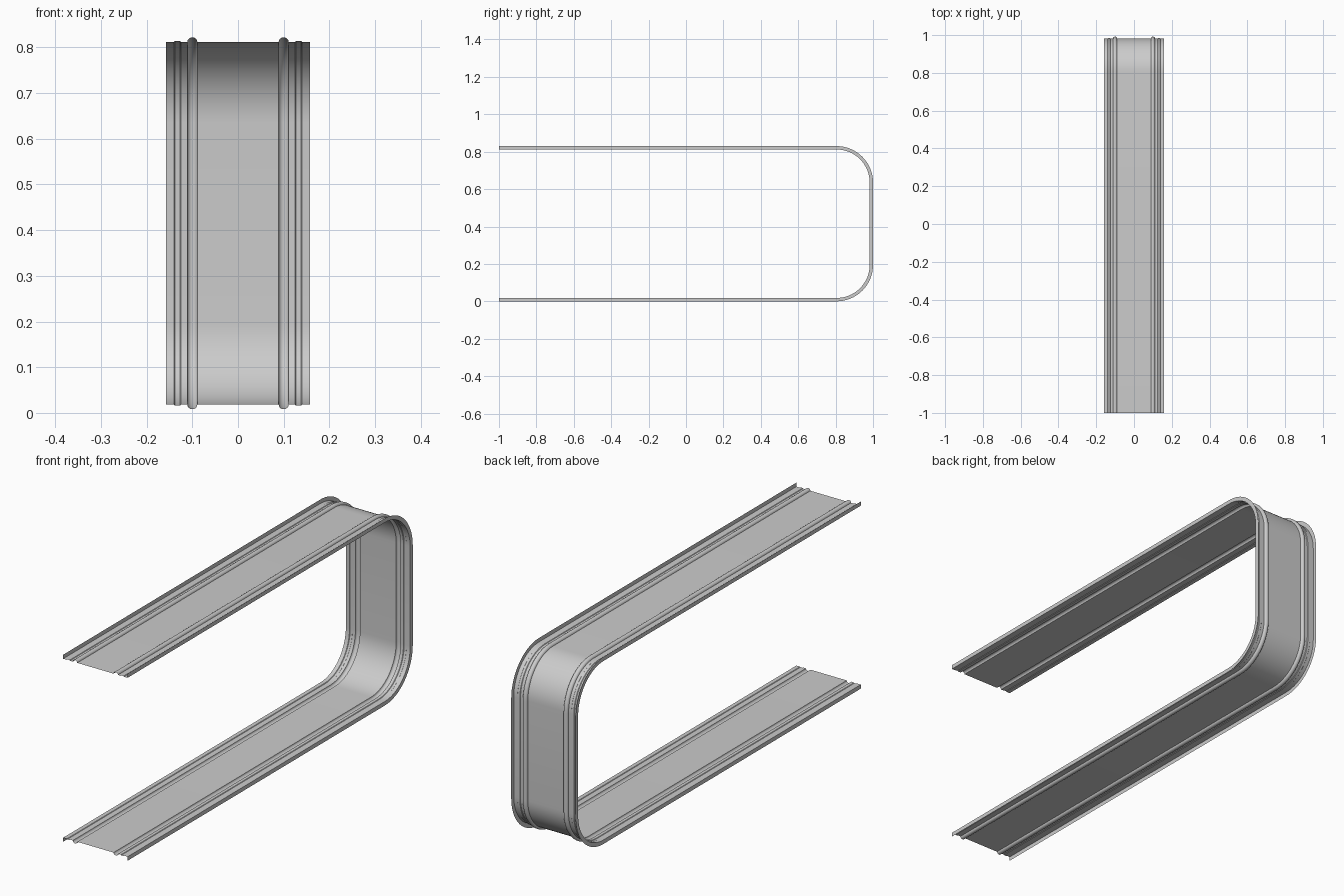
import bpy, bmesh
from math import sin, cos, pi

if "Cube" in bpy.data.objects:
    bpy.data.objects.remove(bpy.data.objects["Cube"])

HEIGHT, RADIUS, SEGS = 0.83, 0.195, 16

# Half cross-section: (x, depth inward from the outer rim)
rib = [(0.10 - 0.011 * cos(pi * i / 8), 0.018 - 0.010 * sin(pi * i / 8)) for i in range(9)]
lip = [(0.125, 0.018), (0.127, 0.0158), (0.138, 0.0158), (0.140, 0.018)]
half = rib + lip + [(0.158, 0.018), (0.158, 0.0)]
profile = [(-x, d) for x, d in reversed(half)] + half


def corner(cy, cz, start):
    """Quarter turn of the outer rim: (y, z, normal_y, normal_z)."""
    out = []
    for i in range(SEGS + 1):
        a = start + pi / 2 * i / SEGS
        out.append((cy + RADIUS * cos(a), cz + RADIUS * sin(a), cos(a), sin(a)))
    return out


# U-shaped path: bottom run, two rounded corners, top run
path = [(-1, 0, 0, -1)]
path += corner(1 - RADIUS, RADIUS, -pi / 2)
path += corner(1 - RADIUS, HEIGHT - RADIUS, 0)
path += [(-1, HEIGHT, 0, 1)]

# Sweep the ribbed sheet along the path
bm = bmesh.new()
rows = [[bm.verts.new((x, y - ny * d, z - nz * d)) for x, d in profile]
        for y, z, ny, nz in path]
for r0, r1 in zip(rows, rows[1:]):
    for i in range(len(profile) - 1):
        bm.faces.new((r0[i], r1[i], r1[i + 1], r0[i + 1]))
bm.normal_update()
# Outward side faces away from the inside of the U
if max(bm.faces, key=lambda f: f.calc_area()).normal.z > 0:
    bmesh.ops.reverse_faces(bm, faces=bm.faces[:])

mesh = bpy.data.meshes.new("ribbed_band")
bm.to_mesh(mesh)
bm.free()
band = bpy.data.objects.new("ribbed_band", mesh)
bpy.context.collection.objects.link(band)
bpy.context.view_layer.objects.active = band
band.select_set(True)
bpy.ops.object.shade_smooth_by_angle(angle=pi / 6)
